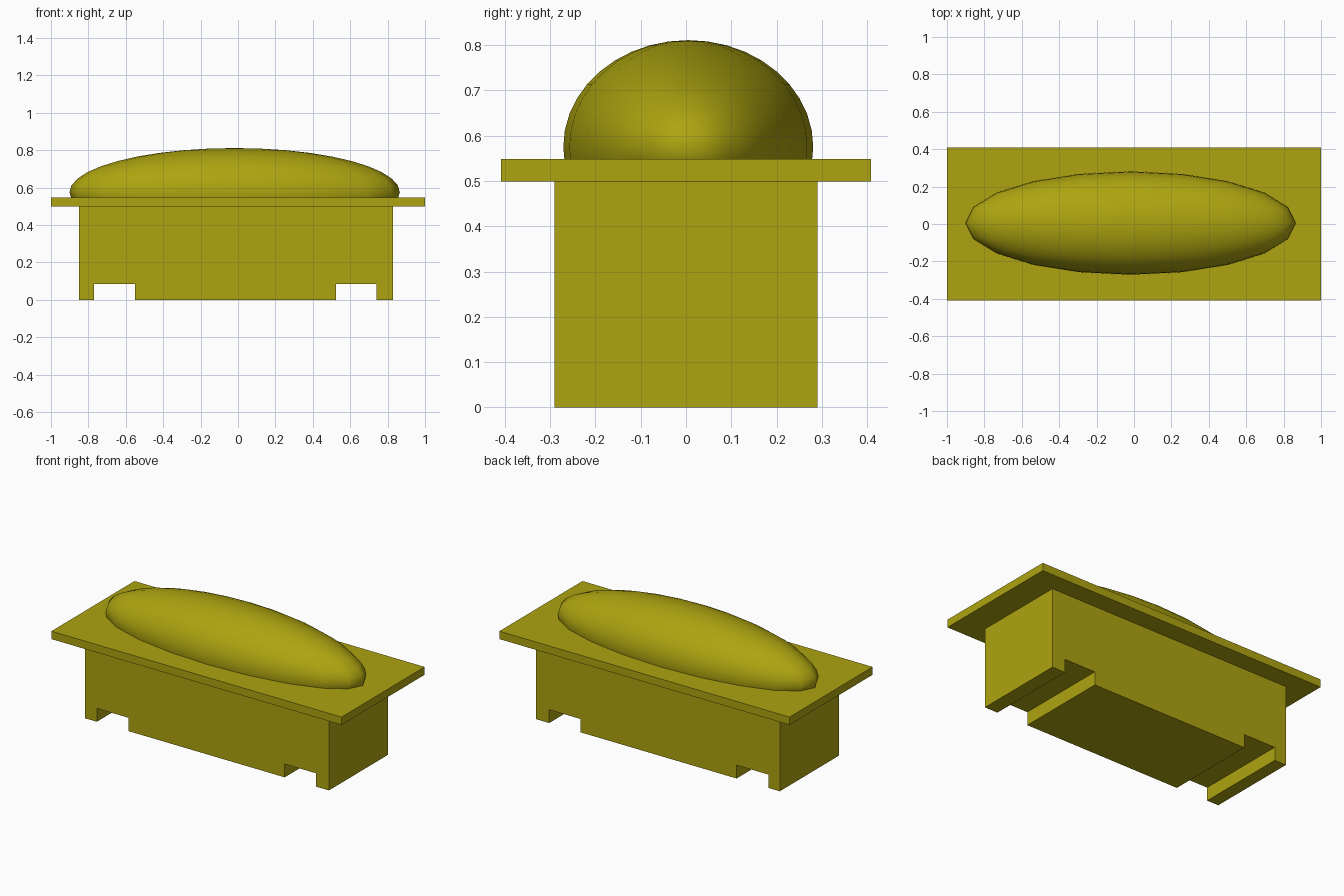
import bpy, bmesh

if "Cube" in bpy.data.objects:
    bpy.data.objects.remove(bpy.data.objects["Cube"])

olive = bpy.data.materials.new("olive")
olive.diffuse_color = (0.42, 0.37, 0.005, 1)
olive.use_nodes = True
olive.node_tree.nodes["Principled BSDF"].inputs["Base Color"].default_value = olive.diffuse_color


def extrude_profile(name, points, y0, y1):
    """Extrude an x-z outline from y0 to y1."""
    bm = bmesh.new()
    face = bm.faces.new([bm.verts.new((x, y0, z)) for x, z in points])
    ext = bmesh.ops.extrude_face_region(bm, geom=[face])
    verts = [g for g in ext["geom"] if isinstance(g, bmesh.types.BMVert)]
    bmesh.ops.translate(bm, verts=verts, vec=(0, y1 - y0, 0))
    bmesh.ops.recalc_face_normals(bm, faces=bm.faces)
    mesh = bpy.data.meshes.new(name)
    bm.to_mesh(mesh)
    bm.free()
    ob = bpy.data.objects.new(name, mesh)
    bpy.context.collection.objects.link(ob)
    mesh.materials.append(olive)
    return ob


# Base block with two grooves cut across its underside
extrude_profile("base", [
    (-0.85, 0), (-0.77, 0), (-0.77, 0.083), (-0.552, 0.083), (-0.552, 0),
    (0.525, 0), (0.525, 0.083), (0.74, 0.083), (0.74, 0), (0.83, 0),
    (0.83, 0.5), (-0.85, 0.5)], -0.29, 0.29)

# Overhanging top plate
extrude_profile("plate", [(-1, 0.499), (1, 0.499), (1, 0.548), (-1, 0.548)],
                -0.409, 0.409)

# Stretched ellipsoid cushion, sunk into the plate
bpy.ops.mesh.primitive_uv_sphere_add(segments=20, ring_count=20, radius=1,
                                     location=(-0.018, 0.005, 0.575))
cushion = bpy.context.object
cushion.name = "cushion"
cushion.scale = (0.883, 0.276, 0.236)
bpy.ops.object.transform_apply(location=False, rotation=False, scale=True)
bpy.ops.object.shade_smooth()
cushion.data.materials.append(olive)
